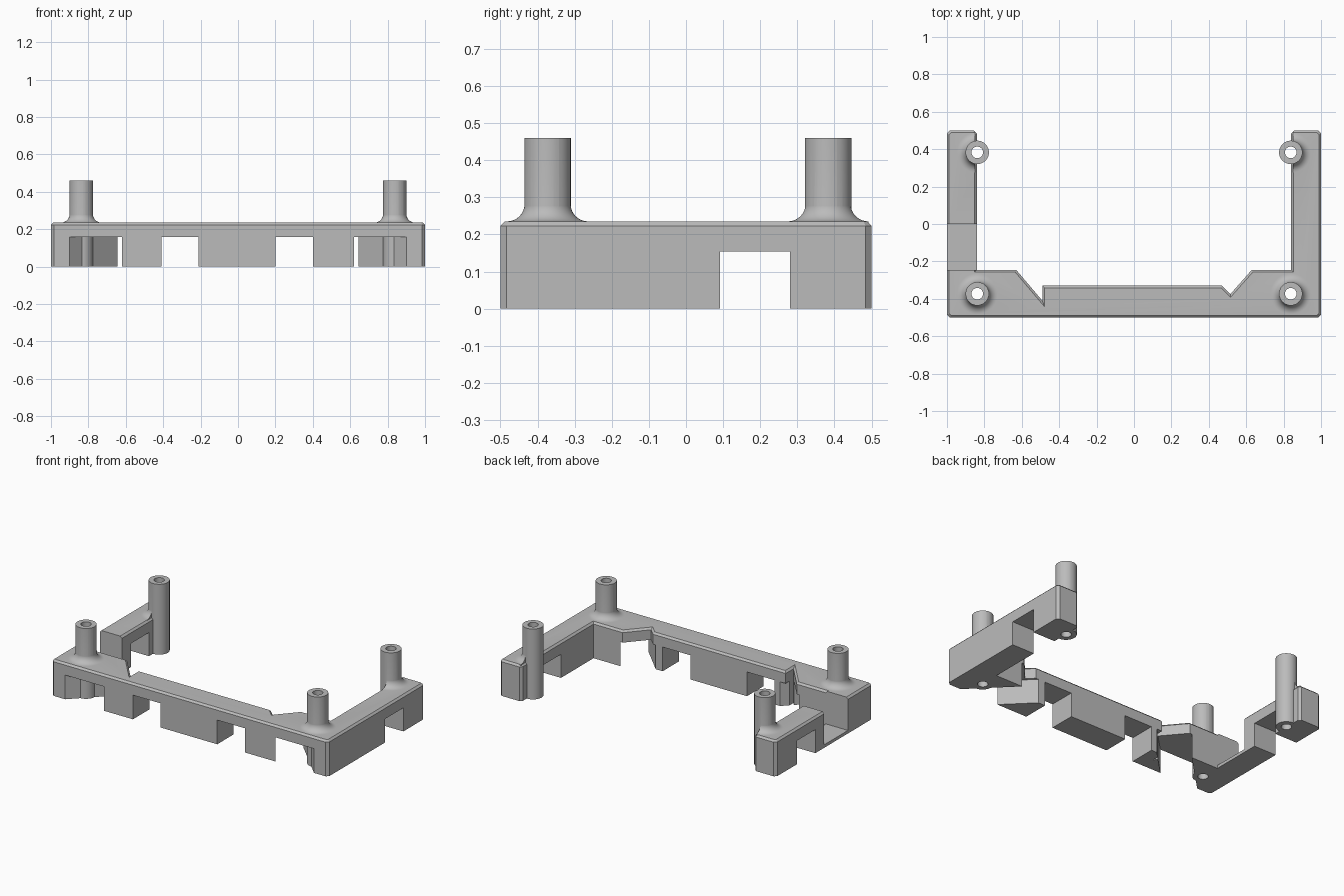
import bpy, bmesh, math

cube = bpy.data.objects.get("Cube")
if cube:
    bpy.data.objects.remove(cube, do_unlink=True)

TOP = 0.235      # top of the frame
POST_TOP = 0.46
POST_R = 0.0625
POSTS = [(sx * 0.838, y) for sx in (-1, 1) for y in (-0.373, 0.383)]

grey = bpy.data.materials.new("plain grey")
grey.use_nodes = True
colour = (0.5, 0.5, 0.5, 1)
grey.diffuse_color = colour
grey.node_tree.nodes["Principled BSDF"].inputs["Base Color"].default_value = colour


def to_object(name, bm):
    bmesh.ops.recalc_face_normals(bm, faces=bm.faces)
    mesh = bpy.data.meshes.new(name)
    bm.to_mesh(mesh)
    bm.free()
    obj = bpy.data.objects.new(name, mesh)
    bpy.context.collection.objects.link(obj)
    return obj


def prism(name, outline, z0, z1, chamfer=0):
    bm = bmesh.new()
    face = bm.faces.new([bm.verts.new((x, y, z0)) for x, y in outline])
    extruded = bmesh.ops.extrude_face_region(bm, geom=[face])["geom"]
    for v in extruded:
        if isinstance(v, bmesh.types.BMVert):
            v.co.z = z1
    if chamfer:
        rim = [e for e in bm.edges if all(v.co.z == e.verts[0].co.z for v in e.verts)
               and e.verts[0].co.z > z0 + 0.01]
        bmesh.ops.bevel(bm, geom=rim, offset=chamfer, segments=1,
                        affect='EDGES', profile=0.5)
    return to_object(name, bm)


def box(name, x0, x1, y0, y1, z0, z1):
    return prism(name, [(x0, y0), (x1, y0), (x1, y1), (x0, y1)], z0, z1)


def lathe(name, profile, x, y, steps=48):
    """Closed solid of revolution from (radius, height) points."""
    bm = bmesh.new()
    rings = []
    for r, z in profile:
        angles = [2 * math.pi * i / steps for i in range(steps)]
        rings.append([bm.verts.new((x + r * math.cos(a), y + r * math.sin(a), z))
                      for a in angles])
    for low, high in zip(rings, rings[1:]):
        for i in range(steps):
            j = (i + 1) % steps
            bm.faces.new((low[i], low[j], high[j], high[i]))
    bm.faces.new(rings[0])
    bm.faces.new(rings[-1])
    return to_object(name, bm)


def combine(target, tool, operation):
    mod = target.modifiers.new("cut", 'BOOLEAN')
    mod.operation = operation
    mod.solver = 'EXACT'
    mod.object = tool
    graph = bpy.context.evaluated_depsgraph_get()
    mesh = bpy.data.meshes.new_from_object(target.evaluated_get(graph))
    target.modifiers.clear()
    target.data = mesh
    bpy.data.objects.remove(tool, do_unlink=True)


# U-shaped frame with chamfered corners and top rim
c = 0.016
outline = [(-1 + c, -0.5), (1 - c, -0.5), (1, -0.5 + c), (1, 0.5 - c), (1 - c, 0.5),
           (0.84 + c, 0.5), (0.84, 0.5 - c), (0.84, -0.245), (0.63, -0.245),
           (0.515, -0.375), (0.47, -0.33), (-0.49, -0.33), (-0.49, -0.41),
           (-0.63, -0.245), (-0.84, -0.245), (-0.84, 0.5 - c), (-0.84 - c, 0.5),
           (-1 + c, 0.5), (-1, 0.5 - c), (-1, -0.5 + c)]
frame = prism("mounting_frame", outline, 0, TOP, 0.012)

# Openings in the front beam and both arms
combine(frame, box("front_opening_a", -0.41, -0.21, -0.6, -0.2, -0.1, 0.158), 'DIFFERENCE')
combine(frame, box("front_opening_b", 0.2, 0.4, -0.6, -0.2, -0.1, 0.158), 'DIFFERENCE')
combine(frame, box("arm_opening", -1.1, 1.1, 0.092, 0.28, -0.1, 0.154), 'DIFFERENCE')

# Diagonal slots behind the front corners
for s in (-1, 1):
    slot = [(s * 0.64, -0.52), (s * 0.92, -0.52), (s * 0.6, -0.2), (s * 0.32, -0.2)]
    combine(frame, prism("corner_slot", slot, -0.1, 0.158), 'DIFFERENCE')

# Lowered stretch of the right arm
combine(frame, box("arm_notch", -1.1, -0.8, -0.245, 0, 0.02, 0.4), 'DIFFERENCE')

# Posts with a flared foot and a through hole
fillet = 0.047
flare = [(POST_R + fillet, TOP - 0.04)]
for i in range(9):
    a = math.radians(90 * i / 8)
    flare.append((POST_R - 0.0005 + fillet * (1 - math.sin(a)),
                  TOP + fillet * (1 - math.cos(a))))
for x, y in POSTS:
    foot = lathe("post_foot", flare, x, y)
    if y > 0:
        combine(foot, box("foot_trim", -0.85, 0.85, 0.1, 0.7, 0, 0.5), 'DIFFERENCE')
    combine(frame, foot, 'UNION')
    combine(frame, lathe("post", [(POST_R, 0), (POST_R, POST_TOP)], x, y), 'UNION')
for x, y in POSTS:
    combine(frame, lathe("post_hole", [(0.031, -0.1), (0.031, 0.6)], x, y, 32), 'DIFFERENCE')

frame.data.materials.clear()
frame.data.materials.append(grey)
bpy.ops.object.select_all(action='DESELECT')
frame.select_set(True)
bpy.context.view_layer.objects.active = frame
bpy.ops.object.shade_smooth_by_angle(angle=math.radians(25))
